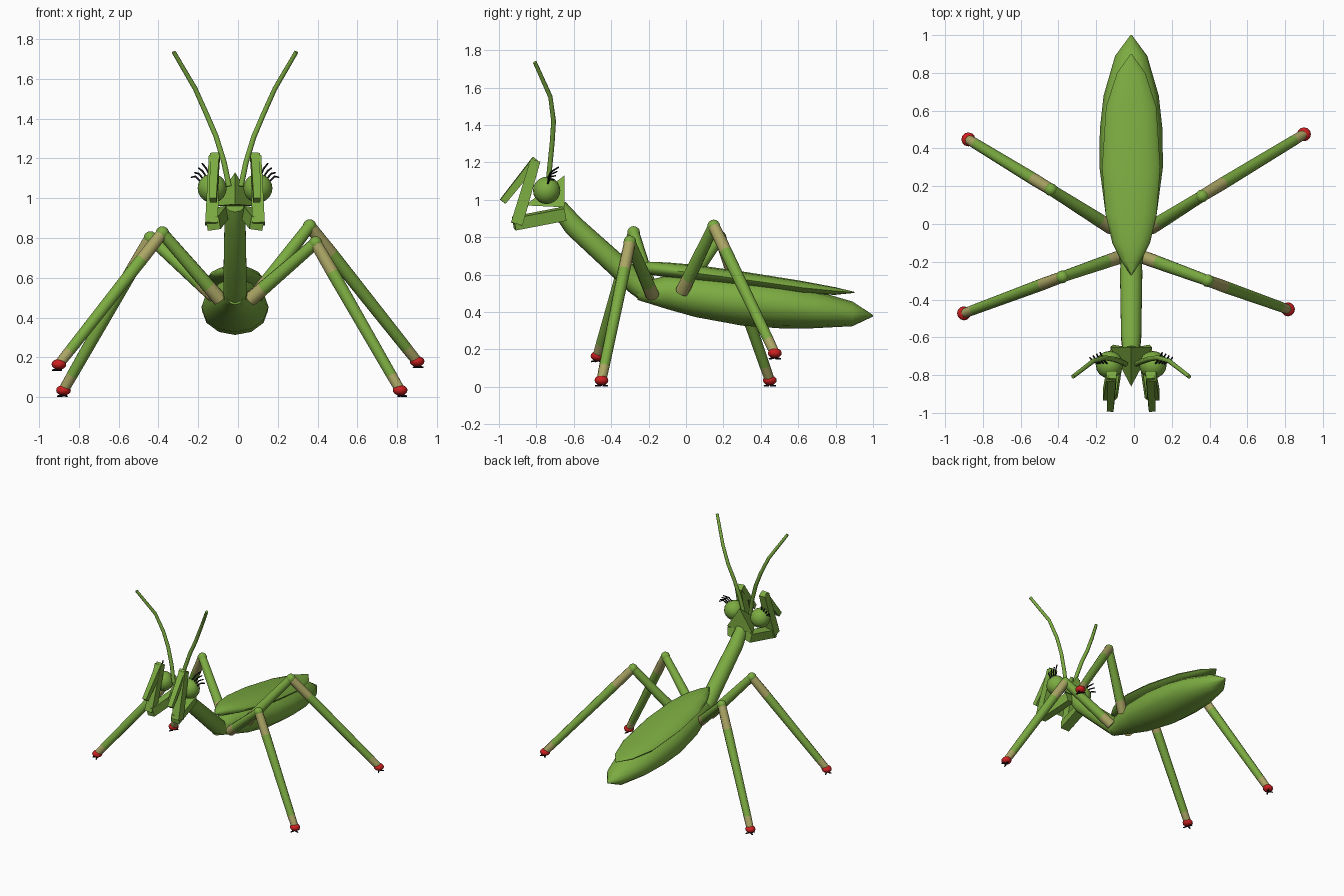
import bpy, math
from mathutils import Vector

if "Cube" in bpy.data.objects:
    bpy.data.objects.remove(bpy.data.objects["Cube"])

CX = -0.015  # body centre line


def material(name, rgb):
    m = bpy.data.materials.new(name)
    m.diffuse_color = (*rgb, 1)
    m.use_nodes = True
    m.node_tree.nodes["Principled BSDF"].inputs["Base Color"].default_value = m.diffuse_color
    return m


GREEN = material("leaf green", (0.2, 0.41, 0.053))
TAN = material("tan", (0.41, 0.38, 0.13))
RED = material("red", (0.6, 0.014, 0.014))
BLACK = material("black", (0.006, 0.006, 0.006))


def make(name, verts, faces, mats, indices=None, angle=60):
    me = bpy.data.meshes.new(name)
    me.from_pydata([tuple(v) for v in verts], [], faces)
    for m in mats:
        me.materials.append(m)
    if indices:
        me.polygons.foreach_set("material_index", indices)
    if angle:
        me.shade_smooth()
        me.set_sharp_from_angle(angle=math.radians(angle))
    ob = bpy.data.objects.new(name, me)
    bpy.context.collection.objects.link(ob)
    return ob


def skin(name, rings, mats, bands=None, angle=60):
    """Join equal rings of points into a capped skin; bands gives a material per span."""
    n = len(rings[0])
    verts = [v for r in rings for v in r]
    faces, idx = [], []
    for i in range(len(rings) - 1):
        for j in range(n):
            k = (j + 1) % n
            faces.append((i * n + j, i * n + k, (i + 1) * n + k, (i + 1) * n + j))
            idx.append(bands[i] if bands else 0)
    last = (len(rings) - 1) * n
    faces += [tuple(reversed(range(n))), tuple(range(last, last + n))]
    idx += [bands[0], bands[-1]] if bands else [0, 0]
    return make(name, verts, faces, mats, idx, angle)


def loft(name, sections, sides):
    """Body along y from sections (y, z, half width, half height)."""
    rings = []
    for y, z, rx, rz in sections:
        rings.append([Vector((CX - rx * math.cos(t), y, z + rz * math.sin(t)))
                      for t in (2 * math.pi * j / sides for j in range(sides))])
    return skin(name, rings, [GREEN])


def tube(name, pts, radii, sides, mats, bands=None, angle=60):
    pts = [Vector(p) for p in pts]
    rings = []
    for i, p in enumerate(pts):
        d = pts[min(i + 1, len(pts) - 1)] - pts[max(i - 1, 0)]
        q = Vector((0, 0, 1)).rotation_difference(d.normalized())
        ring = []
        for j in range(sides):
            t = 2 * math.pi * (j + 0.5) / sides
            ring.append(p + q @ Vector((radii[i] * math.cos(t), radii[i] * math.sin(t), 0)))
        rings.append(ring)
    return skin(name, rings, mats, bands, angle)


def ball(name, centre, r, mat, scale=(1, 1, 1), seg=16, rings=10):
    bpy.ops.mesh.primitive_uv_sphere_add(segments=seg, ring_count=rings, radius=r, location=centre)
    ob = bpy.context.object
    ob.name = name
    ob.scale = scale
    ob.data.materials.append(mat)
    ob.data.shade_smooth()
    return ob


# Abdomen, folded wings and thorax
loft("abdomen", [(-0.26, 0.51, 0.045, 0.045), (-0.1, 0.505, 0.09, 0.09),
                 (0.05, 0.485, 0.135, 0.112), (0.3, 0.455, 0.168, 0.128),
                 (0.5, 0.435, 0.166, 0.122), (0.68, 0.415, 0.146, 0.102),
                 (0.89, 0.39, 0.085, 0.066), (1.0, 0.38, 0.004, 0.004)], 12)
loft("folded_wings", [(-0.27, 0.64, 0.003, 0.012), (-0.2, 0.635, 0.05, 0.034),
                      (-0.1, 0.625, 0.1, 0.04), (0.05, 0.608, 0.135, 0.044),
                      (0.3, 0.575, 0.154, 0.042), (0.62, 0.53, 0.133, 0.036),
                      (0.8, 0.512, 0.075, 0.02), (0.9, 0.505, 0.003, 0.003)], 12)
tube("thorax", [(CX, -0.68, 0.96), (CX, -0.6, 0.86), (CX, -0.26, 0.55), (CX, -0.2, 0.5)],
     [0.046, 0.056, 0.062, 0.057], 10, [GREEN])

# Wedge head: upright triangle at the back narrowing to a front mouth
make("head", [(CX - 0.112, -0.65, 0.96), (CX, -0.65, 1.13), (CX + 0.112, -0.65, 0.96),
              (CX, -0.86, 0.97)],
     [(0, 1, 2), (1, 0, 3), (2, 1, 3), (0, 2, 3)], [GREEN], angle=0)

# Paired head parts and grasping forelegs
for side, s in (("left", -1), ("right", 1)):
    def P(x, y, z):
        return (CX + s * x, y, z)

    ball(side + "_eye", P(0.115, -0.745, 1.05), 0.073, GREEN)
    tube(side + "_antenna",
         [P(0.03, -0.74, 1.06), P(0.055, -0.728, 1.18), P(0.095, -0.715, 1.31),
          P(0.142, -0.708, 1.42), P(0.2, -0.725, 1.55), P(0.308, -0.808, 1.735)],
         [0.015, 0.0145, 0.014, 0.0135, 0.0125, 0.011], 8, [GREEN])
    # Lashes fanning out over the eye
    for i in range(4):
        f = i / 3
        tube(f"{side}_lash_{i + 1}",
             [P(0.128 + 0.045 * f, -0.74, 1.115 - 0.03 * f),
              P(0.145 + 0.055 * f, -0.72 - 0.01 * f, 1.15 - 0.04 * f),
              P(0.165 + 0.055 * f, -0.68 - 0.025 * f, 1.175 - 0.07 * f)],
             [0.005, 0.005, 0.004], 6, [BLACK])
    tube(side + "_foreleg_upper", [P(0.07, -0.65, 0.925), P(0.11, -0.92, 0.873)],
         [0.047, 0.047], 4, [GREEN], angle=30)
    tube(side + "_foreleg_middle", [P(0.118, -0.905, 0.87), P(0.105, -0.805, 1.21)],
         [0.045, 0.038], 4, [GREEN], angle=30)
    tube(side + "_foreleg_tip", [P(0.1, -0.8, 1.215), P(0.11, -0.98, 0.99)],
         [0.032, 0.025], 4, [GREEN], angle=30)

# Walking legs: base, knee, foot
legs = {
    "front_left": ((-0.09, -0.18, 0.49), (-0.38, -0.28, 0.825), (-0.9, -0.473, 0.165)),
    "front_right": ((0.06, -0.18, 0.49), (0.39, -0.3, 0.775), (0.815, -0.452, 0.035)),
    "back_left": ((-0.12, -0.02, 0.51), (-0.44, 0.182, 0.8), (-0.877, 0.448, 0.035)),
    "back_right": ((0.09, -0.02, 0.51), (0.36, 0.148, 0.86), (0.9, 0.475, 0.18)),
}
for name, (base, knee, foot) in legs.items():
    b, k, f = Vector(base), Vector(knee), Vector(foot)
    tube(name + "_thigh", [b, b.lerp(k, 0.2), k], [0.037, 0.036, 0.03], 10,
         [GREEN, TAN], [1, 0])
    tube(name + "_shin", [k, k.lerp(f, 0.2), k.lerp(f, 0.9), f],
         [0.031, 0.033, 0.028, 0.026], 10, [GREEN, TAN], [1, 0, 1])
    ball(name + "_knee", k, 0.034, GREEN, seg=12, rings=8)
    ball(name + "_foot", f, 0.037, RED, (1, 1, 0.72), 12, 8)
    # Dark claws spread flat under the foot
    out = Vector((f.x - k.x, f.y - k.y, 0)).normalized()
    across = Vector((-out.y, out.x, 0))
    for i, d in enumerate((out, across, -across)):
        tube(f"{name}_claw_{i + 1}",
             [f + d * 0.008 + Vector((0, 0, -0.026)), f + d * 0.036 + Vector((0, 0, -0.03))],
             [0.007, 0.004], 6, [BLACK])
